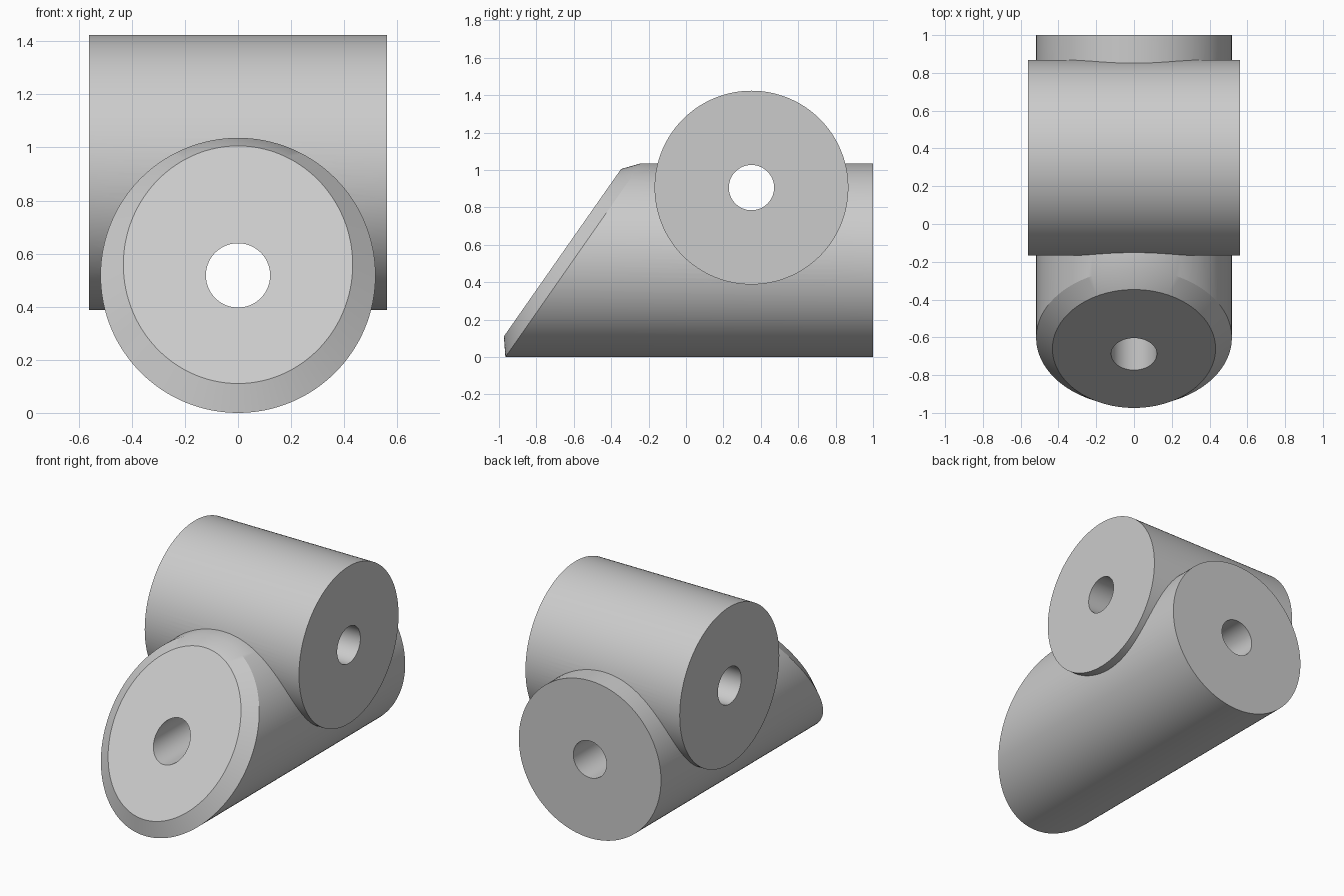
import bpy, bmesh
from math import sin, cos, pi, radians
from mathutils import Matrix, Vector

SEGMENTS = 128
RADIUS = 0.518
HOLE_RADIUS = 0.121
LOWER_Z = 0.518
UPPER_Y, UPPER_Z = 0.35, 0.906
UPPER_HALF = 0.562
SLOPE = radians(55)

cube = bpy.data.objects.get("Cube")
if cube:
    bpy.data.objects.remove(cube, do_unlink=True)

grey = bpy.data.materials.new("plain grey")
grey.use_nodes = True
colour = (0.6, 0.6, 0.6, 1)
grey.diffuse_color = colour
grey.node_tree.nodes["Principled BSDF"].inputs["Base Color"].default_value = colour


def solid_from_rings(name, rings):
    """Bridge closed rings of points and cap both ends."""
    bm = bmesh.new()
    loops = [[bm.verts.new(p) for p in ring] for ring in rings]
    count = len(loops[0])
    for a, b in zip(loops, loops[1:]):
        for i in range(count):
            j = (i + 1) % count
            bm.faces.new((a[i], a[j], b[j], b[i]))
    bm.faces.new(loops[0])
    bm.faces.new(loops[-1])
    bmesh.ops.recalc_face_normals(bm, faces=bm.faces)
    mesh = bpy.data.meshes.new(name)
    bm.to_mesh(mesh)
    bm.free()
    mesh.materials.append(grey)
    obj = bpy.data.objects.new(name, mesh)
    bpy.context.collection.objects.link(obj)
    return obj


def cylinder(name, axis, radius, half_length, centre):
    """Straight cylinder along x or y."""
    angles = [2 * pi * i / SEGMENTS for i in range(SEGMENTS)]
    turn = Matrix.Rotation(pi / 2, 3, 'Z') if axis == 'Y' else Matrix.Identity(3)
    return solid_from_rings(name, [
        [turn @ Vector((s * half_length, radius * sin(t), radius * cos(t))) + Vector(centre)
         for t in angles] for s in (-1, 1)])


def combine(target, other, operation):
    """Boolean one solid into another and drop the helper."""
    other.hide_render = True
    mod = target.modifiers.new(operation.lower(), 'BOOLEAN')
    mod.object, mod.operation, mod.solver = other, operation, 'EXACT'
    bpy.context.view_layer.objects.active = target
    bpy.ops.object.modifier_apply(modifier=mod.name)
    bpy.data.objects.remove(other, do_unlink=True)


# Lower barrel: flat back, slanted front with a bevelled rim
along = Vector((0, cos(SLOPE), sin(SLOPE)))
outward = Vector((0, -sin(SLOPE), cos(SLOPE)))
middle = Vector((0, -0.603, LOWER_Z))
major = RADIUS / sin(SLOPE)
BEVEL_IN, BEVEL_OUT = 0.086, 0.07
back, rim, face = [], [], []
for i in range(SEGMENTS):
    t = 2 * pi * i / SEGMENTS
    back.append(Vector((RADIUS * cos(t), 1, LOWER_Z + RADIUS * sin(t))))
    edge = middle + Vector((RADIUS * cos(t), 0, 0)) + along * major * sin(t)
    inward = -(Vector((major * cos(t), 0, 0)) + along * RADIUS * sin(t)).normalized()
    rim.append(edge)
    face.append(edge + inward * BEVEL_IN + outward * BEVEL_OUT)
body = solid_from_rings("crossed_barrels", [back, rim, face])

# Upper barrel lying across, then a through hole along each axis
combine(body, cylinder("upper_barrel", 'X', RADIUS, UPPER_HALF, (0, UPPER_Y, UPPER_Z)), 'UNION')
combine(body, cylinder("long_hole", 'Y', HOLE_RADIUS, 1.5, (0, 0, LOWER_Z)), 'DIFFERENCE')
combine(body, cylinder("cross_hole", 'X', HOLE_RADIUS, 1.5, (0, UPPER_Y, UPPER_Z)), 'DIFFERENCE')

# Smooth round walls, crisp rims
bpy.ops.object.select_all(action='DESELECT')
body.select_set(True)
bpy.context.view_layer.objects.active = body
bpy.ops.object.shade_smooth_by_angle(angle=radians(20))
